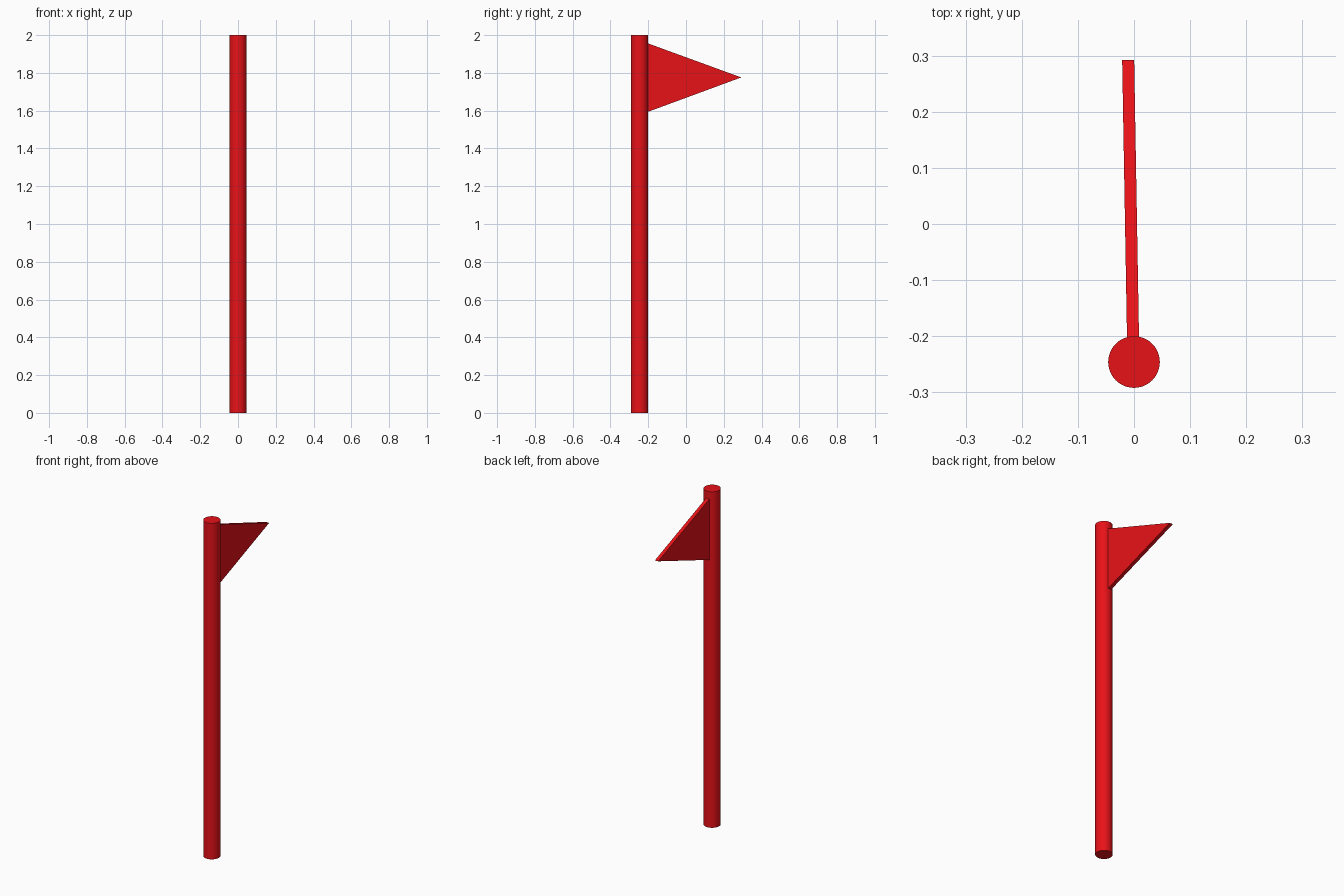
import bpy, bmesh, math
from mathutils import Matrix, Vector

if "Cube" in bpy.data.objects:
    bpy.data.objects.remove(bpy.data.objects["Cube"])

POLE_Y = -0.246
POLE_R = 0.046

red = bpy.data.materials.new("red")
red.diffuse_color = (0.8, 0.006, 0.009, 1)
red.use_nodes = True
red.node_tree.nodes["Principled BSDF"].inputs["Base Color"].default_value = red.diffuse_color


def add_object(name, bm):
    bmesh.ops.recalc_face_normals(bm, faces=bm.faces)
    mesh = bpy.data.meshes.new(name)
    bm.to_mesh(mesh)
    bm.free()
    mesh.materials.append(red)
    obj = bpy.data.objects.new(name, mesh)
    bpy.context.collection.objects.link(obj)
    return obj


# Round pole, smooth sides with flat caps
bm = bmesh.new()
bmesh.ops.create_cone(bm, cap_ends=True, segments=48, radius1=POLE_R, radius2=POLE_R,
                      depth=2, matrix=Matrix.Translation((0, POLE_Y, 1)))
pole = add_object("pole", bm)
bpy.context.view_layer.objects.active = pole
pole.select_set(True)
bpy.ops.object.shade_smooth_by_angle(angle=math.radians(30))

# Pennant: thin triangular slab, turned slightly about the pole
thickness = 0.0214
profile = [(0.042, 1.957), (0.042, 1.593), (0.5385, 1.776)]  # distance from pole axis, height
bm = bmesh.new()
face = bm.faces.new([bm.verts.new((-thickness / 2, d, z)) for d, z in profile])
side = bmesh.ops.extrude_face_region(bm, geom=[face])
new_verts = [g for g in side["geom"] if isinstance(g, bmesh.types.BMVert)]
bmesh.ops.translate(bm, verts=new_verts, vec=Vector((thickness, 0, 0)))
pennant = add_object("pennant", bm)
pennant.location = (-0.001, POLE_Y, 0)
pennant.rotation_euler.z = math.radians(1)
